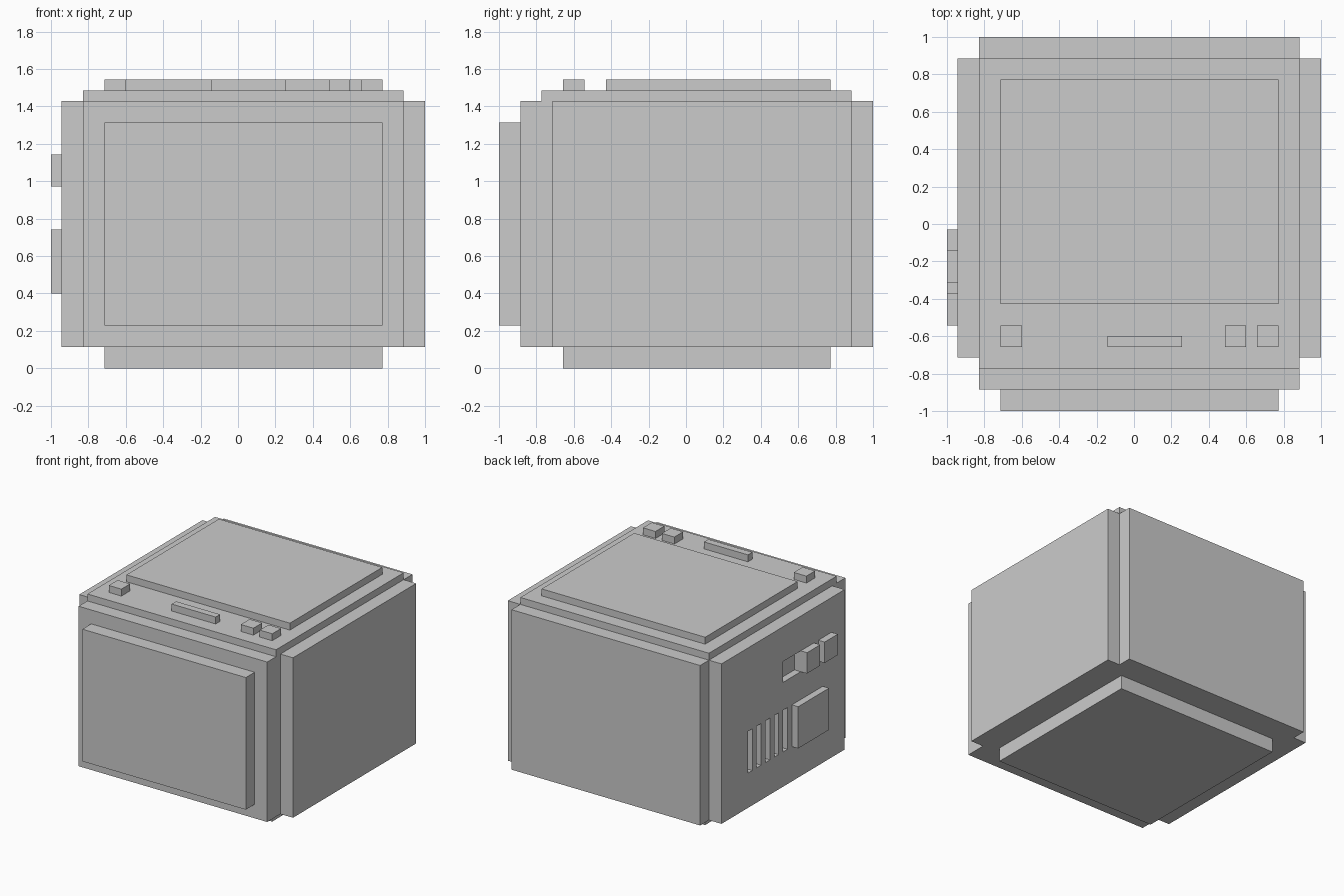
import bpy, bmesh
from mathutils import Vector

if "Cube" in bpy.data.objects:
    bpy.data.objects.remove(bpy.data.objects["Cube"])

U = 2 / 35  # the model sits on a grid 35 units wide and deep


def boxes(name, *specs):
    """One object from boxes given as (x0, x1, y0, y1, z0, z1) in grid units."""
    bm = bmesh.new()
    for x0, x1, y0, y1, z0, z1 in specs:
        lo = Vector((x0 * U - 1, y0 * U - 1, z0 * U))
        hi = Vector((x1 * U - 1, y1 * U - 1, z1 * U))
        for v in bmesh.ops.create_cube(bm, size=1)["verts"]:
            v.co = (lo + hi) / 2 + v.co * (hi - lo)
    mesh = bpy.data.meshes.new(name)
    bm.to_mesh(mesh)
    bm.free()
    obj = bpy.data.objects.new(name, mesh)
    bpy.context.collection.objects.link(obj)
    return obj


# Main casing, stepped top and foot
boxes("casing", (3, 33, 2, 35, 2, 25))
boxes("top_step", (3, 33, 4, 33, 25, 26))
boxes("base", (5, 31, 6, 31, 0, 2))

# Raised front and top plates
boxes("front_screen", (5, 31, 0, 2, 4, 23))
boxes("top_lid", (5, 31, 10, 31, 26, 27))

# Side panels
boxes("right_panel", (33, 35, 5, 33, 2, 25))
left = boxes("left_panel", (1, 3, 5, 33, 2, 25))

# Vent slots and slider recess cut into the left panel
slots = [(0, 2, y, y + 1, 7, 13) for y in range(18, 27, 2)]
cutter = boxes("left_panel_cutter", (0, 2, 12, 19, 17, 20), *slots)
cutter.hide_render = True
cutter.hide_set(True)
cut = left.modifiers.new("recesses", "BOOLEAN")
cut.operation = "DIFFERENCE"
cut.solver = "EXACT"
cut.object = cutter

# Controls on the left panel
boxes("slider_knob", (0, 2, 12, 15, 17, 20))
boxes("side_button", (0, 1, 8, 11, 17, 20))
boxes("side_plate", (0, 1, 10, 17, 7, 13))

# Controls along the front edge of the top
for i, x in enumerate((5, 26, 29)):
    boxes(f"top_button_{i + 1}", (x, x + 2, 6, 8, 26, 27))
boxes("top_bar", (15, 22, 6, 7, 26, 27))
